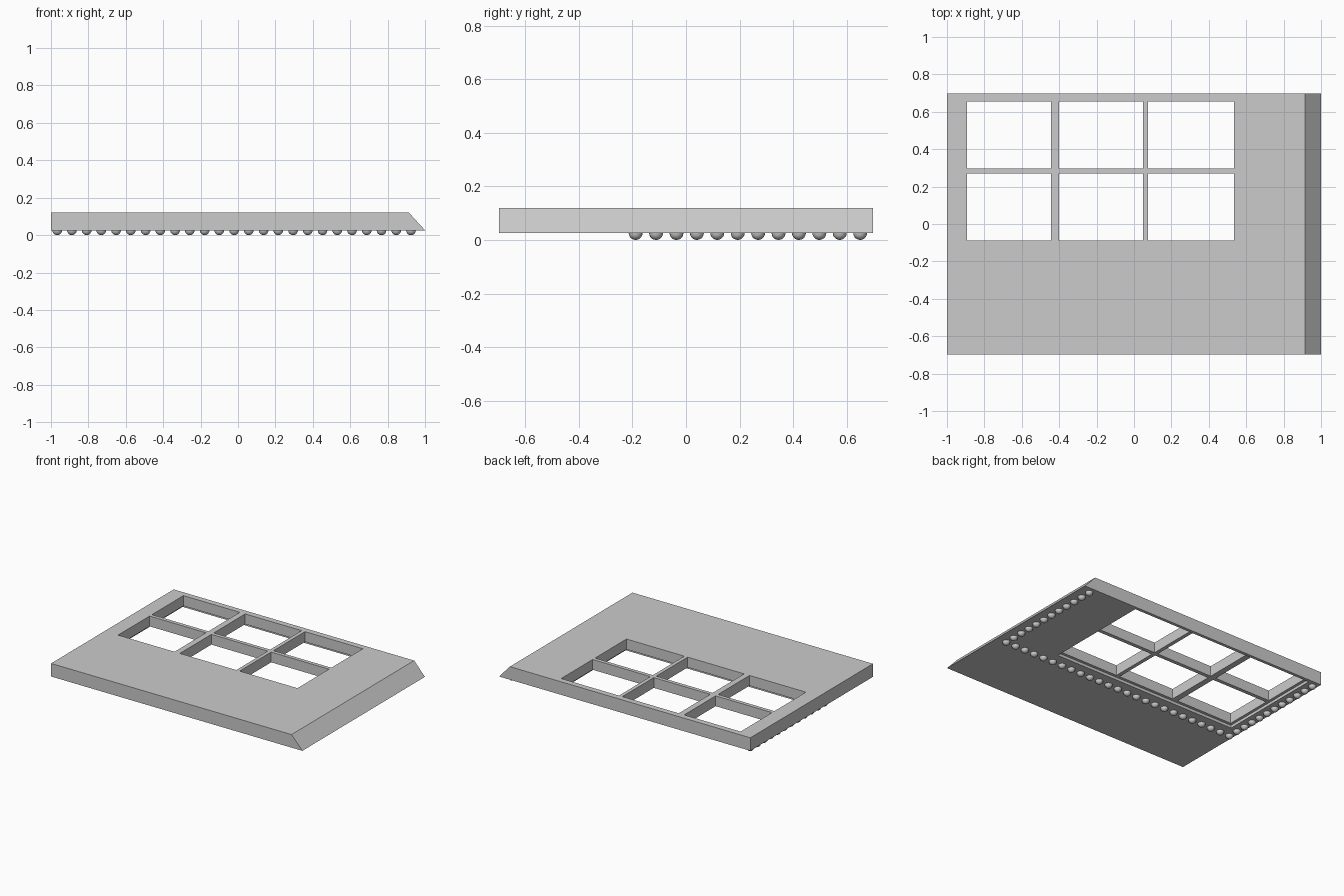
import bpy, bmesh
from mathutils import Matrix

cube = bpy.data.objects.get("Cube")
if cube:
    bpy.data.objects.remove(cube, do_unlink=True)

grey = bpy.data.materials.new("light_grey")
grey.use_nodes = True
grey.diffuse_color = (0.6, 0.6, 0.6, 1)
grey.node_tree.nodes["Principled BSDF"].inputs["Base Color"].default_value = (0.6, 0.6, 0.6, 1)

BOTTOM, TOP, HALF_DEPTH = 0.026, 0.12, 0.697


def make_object(name, bm):
    bmesh.ops.recalc_face_normals(bm, faces=bm.faces)
    mesh = bpy.data.meshes.new(name)
    bm.to_mesh(mesh)
    bm.free()
    mesh.materials.append(grey)
    obj = bpy.data.objects.new(name, mesh)
    bpy.context.collection.objects.link(obj)
    return obj


def box(name, x, y, z):
    bm = bmesh.new()
    bmesh.ops.create_cube(bm, size=1)
    for v in bm.verts:
        v.co = [lo + (hi - lo) * (c + 0.5) for (lo, hi), c in zip((x, y, z), v.co)]
    return make_object(name, bm)


def cut(target, cutter):
    bpy.context.view_layer.objects.active = target
    mod = target.modifiers.new("opening", 'BOOLEAN')
    mod.operation, mod.solver, mod.object = 'DIFFERENCE', 'EXACT', cutter
    bpy.ops.object.modifier_apply(modifier=mod.name)
    bpy.data.objects.remove(cutter, do_unlink=True)


# Panel with one sloping end
bm = bmesh.new()
profile = [(-1, BOTTOM), (1, BOTTOM), (0.914, TOP), (-1, TOP)]
face = bm.faces.new([bm.verts.new((x, -HALF_DEPTH, z)) for x, z in profile])
ext = bmesh.ops.extrude_face_region(bm, geom=[face])
new_verts = [g for g in ext["geom"] if isinstance(g, bmesh.types.BMVert)]
bmesh.ops.translate(bm, vec=(0, 2 * HALF_DEPTH, 0), verts=new_verts)
panel = make_object("window_panel", bm)

# Shallow rebate underneath, then the six window openings
cut(panel, box("rebate_cutter", (-0.913, 0.555), (-0.108, 0.675), (-0.1, BOTTOM + 0.02)))
columns = [(-0.893, -0.444), (-0.401, 0.048), (0.075, 0.535)]
rows = [(-0.088, 0.27), (0.297, 0.655)]
for x in columns:
    for y in rows:
        cut(panel, box("window_cutter", x, y, (-0.2, 0.3)))

# Domed rivets along the front row and up both side columns
LEFT, RIGHT, FRONT, BACK = -0.967, 0.925, -0.188, 0.65
NX, NY = 25, 12
spots = [(LEFT + (RIGHT - LEFT) * i / (NX - 1), FRONT) for i in range(NX)]
for j in range(1, NY):
    y = FRONT + (BACK - FRONT) * j / (NY - 1)
    spots += [(LEFT, y), (RIGHT, y)]
bm = bmesh.new()
for x, y in spots:
    bmesh.ops.create_uvsphere(bm, u_segments=16, v_segments=10, radius=BOTTOM,
                              matrix=Matrix.Translation((x, y, BOTTOM)))
bmesh.ops.delete(bm, geom=[v for v in bm.verts if v.co.z > BOTTOM + 0.001], context='VERTS')
for f in bm.faces:
    f.smooth = True
make_object("rivets", bm)
